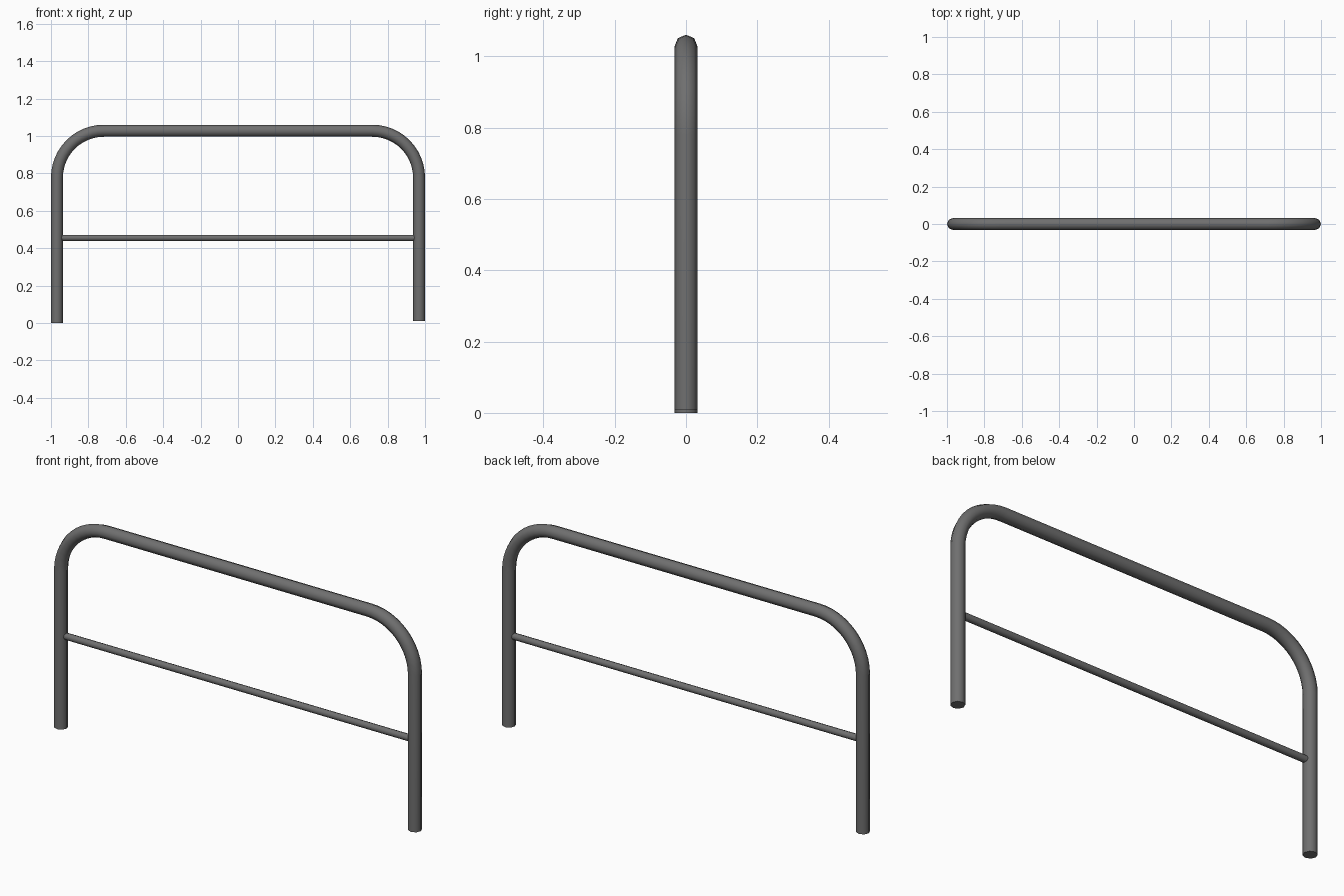
import bpy, bmesh
from math import sin, cos, pi, radians
from mathutils import Vector

if "Cube" in bpy.data.objects:
    bpy.data.objects.remove(bpy.data.objects["Cube"])

steel = bpy.data.materials.new("grey_steel")
steel.use_nodes = True
colour = (0.16, 0.16, 0.16, 1)
steel.diffuse_color = colour
steel.node_tree.nodes["Principled BSDF"].inputs["Base Color"].default_value = colour


def tube(name, path, radius, sides):
    """Sweep a capped round section along a path in the xz plane."""
    bm = bmesh.new()
    rings = []
    for i, p in enumerate(path):
        ahead = path[min(i + 1, len(path) - 1)] - p
        behind = p - path[max(i - 1, 0)]
        t = (ahead.normalized() + behind.normalized()).normalized()
        across = Vector((-t.z, 0, t.x))
        rings.append([bm.verts.new(p + radius * (across * cos(a) + Vector((0, sin(a), 0))))
                      for a in (2 * pi * k / sides for k in range(sides))])
    for a, b in zip(rings, rings[1:]):
        for k in range(sides):
            n = (k + 1) % sides
            bm.faces.new((a[k], a[n], b[n], b[k]))
    bm.faces.new(rings[0])
    bm.faces.new(rings[-1])
    bmesh.ops.recalc_face_normals(bm, faces=bm.faces)
    mesh = bpy.data.meshes.new(name)
    bm.to_mesh(mesh)
    bm.free()
    mesh.materials.append(steel)
    obj = bpy.data.objects.new(name, mesh)
    bpy.context.collection.objects.link(obj)
    bpy.ops.object.select_all(action='DESELECT')
    obj.select_set(True)
    bpy.context.view_layer.objects.active = obj
    bpy.ops.object.shade_smooth_by_angle(angle=radians(50))
    return obj


# Bent main frame: leg, rounded corner, top rail, rounded corner, leg
R, BEND, X, TOP, STEPS = 0.032, 0.25, 0.968, 1.028, 12
path = [Vector((-X, 0, 0))]
for side in (-1, 1):
    for i in range(STEPS + 1):
        a = pi / 2 * (i if side < 0 else STEPS - i) / STEPS
        path.append(Vector((side * (X - BEND + BEND * cos(a)), 0,
                            TOP - BEND + BEND * sin(a))))
path.append(Vector((X, 0, 0.01)))
tube("bent_frame", path, R, 8)

# Thin horizontal crossbar between the legs
tube("crossbar", [Vector((-0.945, 0, 0.455)), Vector((0.945, 0, 0.455))], 0.017, 8)
